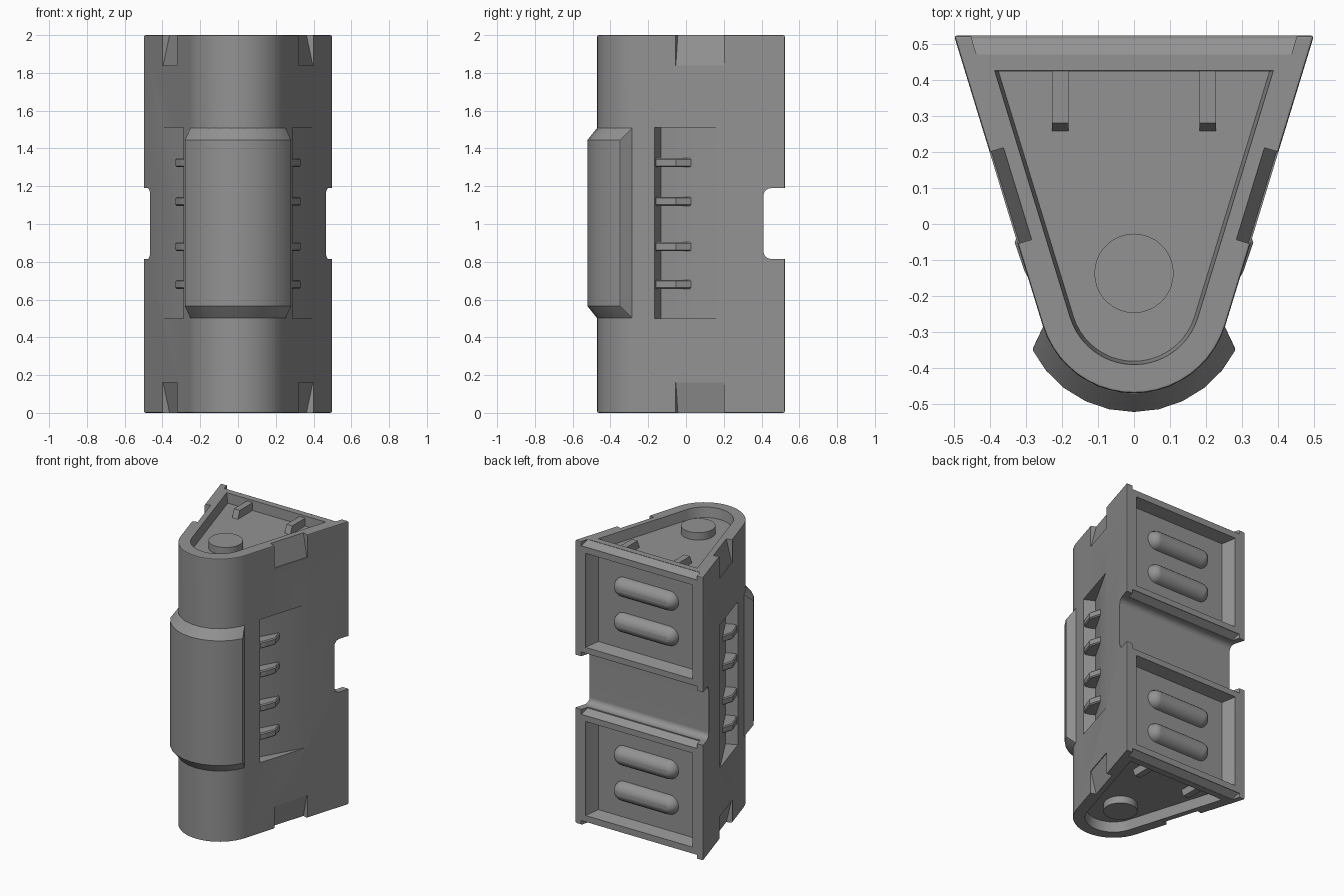
import bpy, bmesh, math
from math import sin, cos, radians

if "Cube" in bpy.data.objects:
    bpy.data.objects.remove(bpy.data.objects["Cube"])

CY, R, BACK = -0.205, 0.265, 0.523        # nose centre, nose radius, back plane
A = radians(73)                           # half angle of the nose arc
N = (sin(A), -cos(A))                     # outward normal of the right wall
SLOPE = cos(A) / sin(A)

grey = bpy.data.materials.new("dark_grey")
grey.diffuse_color = (0.29, 0.29, 0.29, 1)
grey.use_nodes = True
grey.node_tree.nodes["Principled BSDF"].inputs["Base Color"].default_value = grey.diffuse_color


def loft(name, rings):
    """Closed solid through equally sized rings, capped at both ends."""
    bm = bmesh.new()
    rows = [[bm.verts.new(p) for p in ring] for ring in rings]
    n = len(rows[0])
    for a, b in zip(rows, rows[1:]):
        for i in range(n):
            j = (i + 1) % n
            bm.faces.new((a[i], a[j], b[j], b[i]))
    bm.faces.new(rows[0])
    bm.faces.new(rows[-1])
    bmesh.ops.recalc_face_normals(bm, faces=bm.faces)
    me = bpy.data.meshes.new(name)
    bm.to_mesh(me)
    bm.free()
    me.materials.append(grey)
    ob = bpy.data.objects.new(name, me)
    bpy.context.collection.objects.link(ob)
    return ob


def x_prism(name, yz, x0, x1):
    return loft(name, [[(x, y, z) for y, z in yz] for x in (x0, x1)])


def z_prism(name, xy, z0, z1):
    return loft(name, [[(x, y, z) for x, y in xy] for z in (z0, z1)])


def arc(r, a, n):
    return [(r * sin(t), CY - r * cos(t)) for t in (-a + 2 * a * i / n for i in range(n + 1))]


def outline(inset, back):
    """Wedge outline with a round nose, offset inwards."""
    pts = arc(R - inset, A, 20)
    x, y = pts[-1]
    xb = x + SLOPE * (back - y)
    return pts + [(xb, back), (-xb, back)]


def side(y, d, s=1):
    """Point on the slanted wall at y, moved outward by d, on side s."""
    x = R * sin(A) + SLOPE * (y - (CY - R * cos(A)))
    return (s * (x + N[0] * d), y + N[1] * d)


def apply(ob, mod):
    bpy.context.view_layer.objects.active = ob
    bpy.ops.object.modifier_apply(modifier=mod.name)


def cut(ob, cutter):
    m = ob.modifiers.new("cut", 'BOOLEAN')
    m.operation, m.solver, m.object = 'DIFFERENCE', 'EXACT', cutter
    cutter.hide_render = True
    apply(ob, m)
    bpy.data.objects.remove(cutter)


def smooth(ob, angle=30):
    bpy.ops.object.select_all(action='DESELECT')
    ob.select_set(True)
    bpy.context.view_layer.objects.active = ob
    bpy.ops.object.shade_smooth_by_angle(angle=radians(angle))
    m = ob.modifiers.new("flat_walls", 'WEIGHTED_NORMAL')
    m.keep_sharp = True


def bevel(ob, width, segments):
    m = ob.modifiers.new("bevel", 'BEVEL')
    m.width, m.segments, m.limit_method = width, segments, 'ANGLE'
    m.angle_limit = radians(40)
    apply(ob, m)


def flip(z, up):
    return z if up else 2 - z


# Main body
body = z_prism("body", outline(0, BACK), 0, 2)
bevel(body, 0.008, 2)

# Full-width channel across the back
yz = [(0.6, 0.815), (0.6, 1.19)]
for zc, a0 in ((1.15, 90), (0.855, 180)):
    yz += [(0.45 + 0.04 * cos(radians(a0 + k * 22.5)), zc + 0.04 * sin(radians(a0 + k * 22.5)))
           for k in range(5)]
cut(body, x_prism("channel_cutter", yz, -0.7, 0.7))

for up in (True, False):
    # Tapered recess in each end
    cut(body, loft("end_cutter", [[(x, y, flip(z, up)) for x, y in outline(d, b)]
        for d, b, z in ((0.078, 0.426, 2.01), (0.089, 0.423, 1.93))]))
    # Shallow chamfers along the back edges at the end and at the channel
    for e, o in ((2, 1), (1.19, -1)):
        cut(body, loft("edge_cutter", [[(s * x, y, flip(e + o * h, up)) for x, y, h in
            ((0.455, 0.54, -0.03), (0.452, 0.515, -0.03), (0.437, 0.47, -0.002),
             (0.437, 0.47, 0.03), (0.455, 0.54, 0.03))] for s in (-1, 1)]))
    # Sunken back panel
    rings = []
    for y, x, z0, z1 in ((0.54, 0.42, 1.26, 1.927), (0.51, 0.415, 1.263, 1.924), (0.435, 0.38, 1.28, 1.907)):
        rings.append([(px, y, flip(pz, up)) for px, pz in ((-x, z0), (x, z0), (x, z1), (-x, z1))])
    cut(body, loft("panel_cutter", rings))
    # Wedge notches at the side corners
    for s in (1, -1):
        cut(body, loft("corner_cutter", [[(*side(y, d, s), flip(z, up)) for d, z in
            ((0.04, 1.84), (-0.005, 1.84), (-0.045, 2.02), (0.04, 2.02))] for y in (-0.055, 0.2)]))

# Tapered side pockets
for s in (1, -1):
    pts = [side(y, d, s) for y, d in ((-0.17, 0.02), (-0.155, -0.08), (0.276, 0.02))]
    cut(body, z_prism("pocket_cutter", pts, 0.5, 1.51))
smooth(body)

# Fins inside the pockets
for s, label in ((1, "right"), (-1, "left")):
    for z in (0.68, 0.88, 1.12, 1.325):
        pts = [side(y, d, s) for y, d in
               ((-0.17, -0.09), (-0.166, -0.004), (-0.13, 0.004), (-0.05, 0.007), (0.02, -0.043), (0.02, -0.06))]
        fin = z_prism(label + "_fin", pts, z - 0.024, z + 0.024)
        bevel(fin, 0.007, 1)

# Details in each end recess and on each back panel
for up, label in ((True, "upper"), (False, "lower")):
    disc = [(0.11 * cos(radians(a)), -0.137 + 0.11 * sin(radians(a))) for a in range(0, 360, 10)]
    smooth(z_prism(label + "_disc", disc, flip(1.92, up), flip(1.982, up)))
    for x in (-0.205, 0.205):
        yz = [(y, flip(z, up)) for y, z in ((0.43, 1.92), (0.255, 1.92), (0.28, 1.985), (0.43, 1.985))]
        x_prism(label + "_end_rib", yz, x - 0.0225, x + 0.0225)
    for z in (1.72, 1.47):
        # Rounded bar: stadium outline shrinking towards a domed front
        rings = []
        for k in range(6):
            t = radians(k * 16)
            r, y = 0.068 * cos(t), 0.43 + 0.068 * sin(t)
            ring = []
            for cx, a0 in ((0.18, -90), (-0.18, 90)):
                ring += [(cx + r * cos(radians(a0 + i * 20)), y, flip(z, up) + r * sin(radians(a0 + i * 20)))
                         for i in range(10)]
            rings.append(ring)
        smooth(loft(label + "_panel_bar", rings), 40)

# Chamfered cover wrapped around the nose
rows = [(0.255, 74, 0.5), (0.265, 73, 0.5), (0.317, 63, 0.565),
        (0.317, 63, 1.445), (0.265, 73, 1.51), (0.255, 74, 1.51)]
arcs = [[(x, y, z) for x, y in arc(r, radians(a), 10)] for r, a, z in rows]
cover = loft("nose_cover", [list(section) for section in zip(*arcs)])
bevel(cover, 0.008, 2)
smooth(cover, 25)
